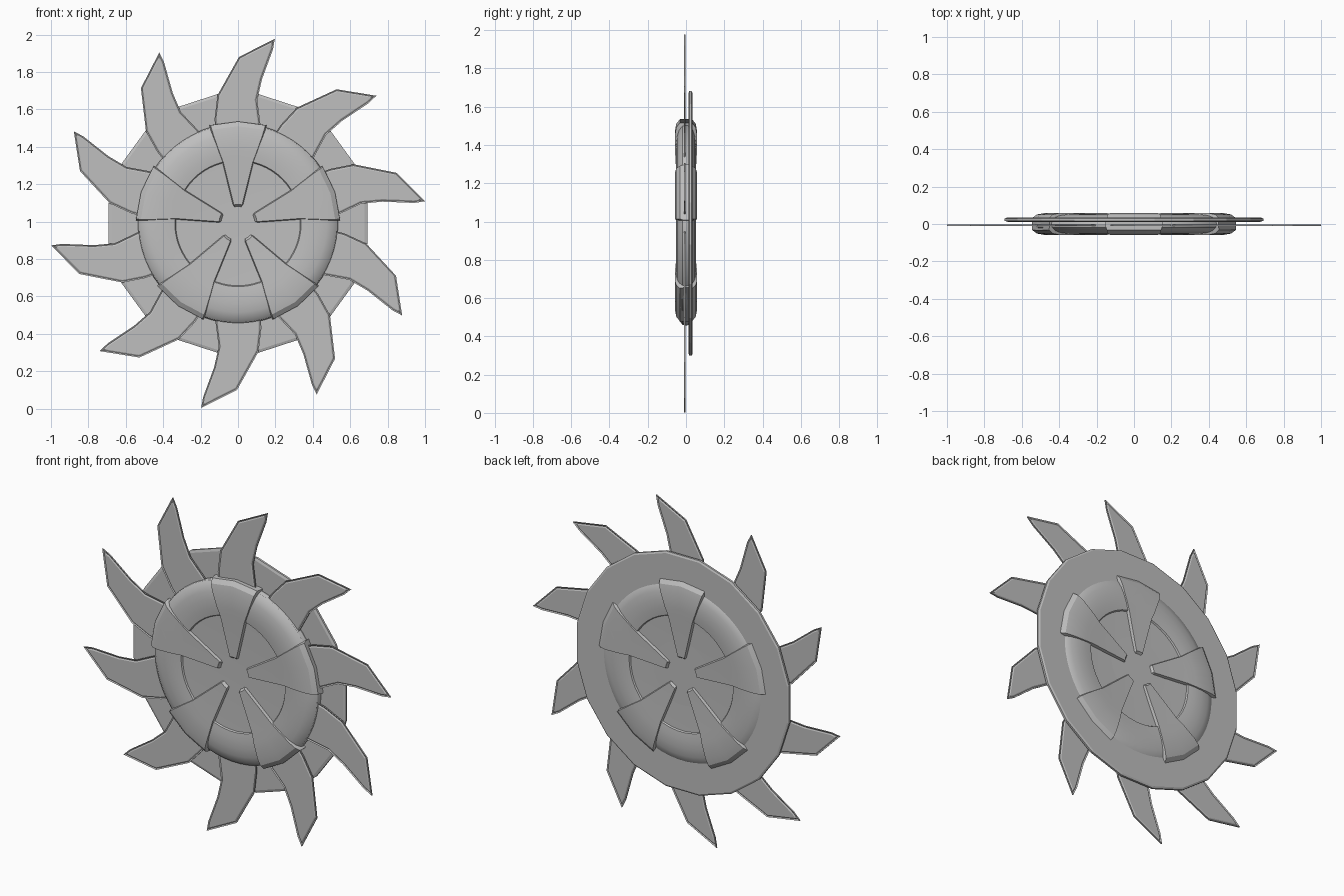
import bpy, bmesh, math
from mathutils import Matrix, Vector

if "Cube" in bpy.data.objects:
    bpy.data.objects.remove(bpy.data.objects["Cube"], do_unlink=True)

CENTRE = Vector((0, 0, 0.99))
TEETH, CLAMPS = 10, 5

steel = bpy.data.materials.new("grey_steel")
steel.use_nodes = True
GREY = (0.52, 0.52, 0.52, 1)
steel.diffuse_color = GREY
steel.node_tree.nodes["Principled BSDF"].inputs["Base Color"].default_value = GREY


def finish(bm, name, turn=0.0, smooth=None):
    """Turn a mesh clockwise about the axle and place it in the scene."""
    bmesh.ops.recalc_face_normals(bm, faces=bm.faces)
    bm.transform(Matrix.Translation(CENTRE) @ Matrix.Rotation(turn, 4, 'Y'))
    mesh = bpy.data.meshes.new(name)
    bm.to_mesh(mesh)
    bm.free()
    mesh.materials.append(steel)
    obj = bpy.data.objects.new(name, mesh)
    bpy.context.collection.objects.link(obj)
    if smooth:
        bpy.ops.object.select_all(action='DESELECT')
        obj.select_set(True)
        bpy.context.view_layer.objects.active = obj
        bpy.ops.object.shade_smooth_by_angle(angle=math.radians(smooth))
    return obj


def lathe(profile, sides):
    """Spin a (radius, y) profile around the axle."""
    bm = bmesh.new()
    start = Matrix.Rotation(math.pi / sides, 3, 'Y')
    verts = [bm.verts.new(start @ Vector((0, y, r))) for r, y in profile]
    edges = [bm.edges.new(pair) for pair in zip(verts, verts[1:])]
    bmesh.ops.spin(bm, geom=verts + edges, cent=(0, 0, 0), axis=(0, 1, 0),
                   angle=math.tau, steps=sides, use_merge=True)
    bmesh.ops.remove_doubles(bm, verts=bm.verts, dist=0.0002)
    return bm


def loft(sections):
    """Bridge closed cross-sections and cap both ends."""
    bm = bmesh.new()
    rings = [[bm.verts.new(p) for p in s] for s in sections]
    n = len(rings[0])
    for a, b in zip(rings, rings[1:]):
        for i in range(n):
            j = (i + 1) % n
            bm.faces.new((a[i], a[j], b[j], b[i]))
    bm.faces.new(rings[0])
    bm.faces.new(rings[-1])
    return bm


# Faceted backing disc behind the teeth
finish(lathe([(0, 0.012), (0.685, 0.012), (0.7, 0.017), (0.7, 0.029),
              (0.69, 0.034), (0, 0.034)], 20), "backing_disc")

# Rounded hub with a recessed floor on both faces
half = [(0, 0.029), (0.333, 0.038), (0.338, 0.046), (0.38, 0.051), (0.43, 0.051),
        (0.475, 0.046), (0.51, 0.035), (0.53, 0.018)]
profile = [(r, -h) for r, h in half] + [(0.535, 0)] + [(r, h) for r, h in reversed(half)]
finish(lathe(profile, 60), "hub_ring", smooth=30)

# Curved teeth with bevelled rims
OUTLINE = [(-0.12, 0.45), (-0.125, 0.56), (-0.11, 0.685), (0.005, 0.89), (0.197, 0.987),
           (0.187, 0.93), (0.128, 0.77), (0.103, 0.66), (0.12, 0.53), (0.13, 0.45)]
MID = -0.006


def tooth():
    bm = bmesh.new()
    rims = []
    for side in (-1, 1):
        rim = [bm.verts.new((x, MID + side * 0.004, z)) for x, z in OUTLINE]
        face = bm.faces.new(rim if side < 0 else rim[::-1])
        face.normal_update()
        rims.append((rim, face))
    for _, face in rims:
        bmesh.ops.inset_region(bm, faces=[face], use_boundary=True,
                               use_even_offset=True, thickness=0.014, depth=0.008)
    front, back = rims[0][0], rims[1][0]
    for i in range(len(front)):
        j = (i + 1) % len(front)
        bm.faces.new((front[i], front[j], back[j], back[i]))
    return bm


for k in range(TEETH):
    finish(tooth(), f"tooth_{k + 1}", k * math.tau / TEETH)

# Wedge clamps wrapping over the hub: (radius, half width, half depth)
STATIONS = [(0.088, 0.016, 0.028), (0.102, 0.022, 0.047), (0.335, 0.078, 0.054),
            (0.39, 0.098, 0.058), (0.48, 0.128, 0.058), (0.52, 0.14, 0.051),
            (0.545, 0.146, 0.032)]


def clamp_section(r, w, h):
    z = math.sqrt(r * r - w * w)
    low = max(h - 0.022, 0.01)
    lip = w + 0.007
    front = [(-lip, -low, z), (-w, -h, z), (0, -h, r), (w, -h, z), (lip, -low, z)]
    return front + [(x, -y, zz) for x, y, zz in reversed(front)]


for k in range(CLAMPS):
    finish(loft([clamp_section(*s) for s in STATIONS]), f"clamp_{k + 1}",
           k * math.tau / CLAMPS, smooth=20)
